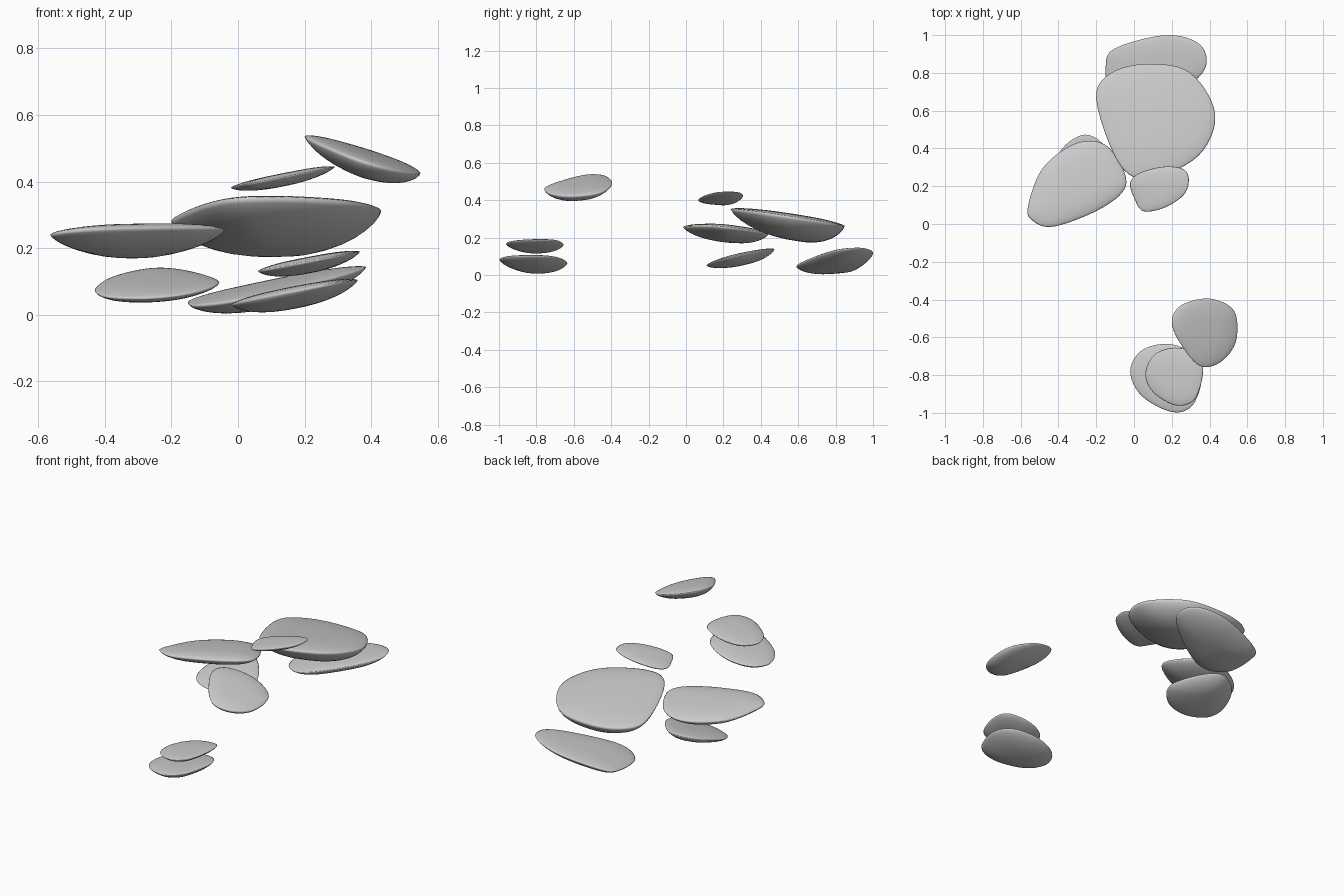
import bpy, bmesh
from mathutils import Vector

if "Cube" in bpy.data.objects:
    bpy.data.objects.remove(bpy.data.objects["Cube"])

RINGS, STEPS = 9, 6


def smooth_outline(pts):
    """Closed Catmull-Rom curve through the outline points."""
    p, n, out = [Vector(q) for q in pts], len(pts), []
    for i in range(n):
        a, b, c, d = p[i - 1], p[i], p[(i + 1) % n], p[(i + 2) % n]
        for k in range(STEPS):
            t = k / STEPS
            out.append(0.5 * (2 * b + (c - a) * t + (2 * a - 5 * b + 4 * c - d) * t ** 2
                              + (3 * b - a - 3 * c + d) * t ** 3))
    return out


def stone(name, z, slope, dome, depth, shift, pts):
    """Flat-topped pebble: tilted rim, slight dome above, deeper bowl below."""
    rim = smooth_outline(pts)
    n = len(rim)
    lo = Vector((min(p.x for p in rim), min(p.y for p in rim)))
    hi = Vector((max(p.x for p in rim), max(p.y for p in rim)))
    mid = (lo + hi) / 2
    bm = bmesh.new()

    def vert(p, off):
        d = p - mid
        return bm.verts.new((p.x, p.y, z + slope[0] * d.x + slope[1] * d.y + off))

    edge = [vert(p, 0) for p in rim]
    for side in (1, -1):
        centre = mid + (Vector(shift) if side < 0 else Vector((0, 0)))
        prev = edge
        for k in range(1, RINGS + 1):
            r = 1 - (k / RINGS) ** 1.7
            off = dome * (1 - r ** 3) ** 0.7 if side > 0 else -depth * (1 - r ** 2.3) ** 0.7
            if k == RINGS:
                tip = vert(centre, off)
                for i in range(n):
                    bm.faces.new((prev[i], prev[(i + 1) % n], tip))
            else:
                ring = [vert(centre.lerp(p, r), off) for p in rim]
                for i in range(n):
                    j = (i + 1) % n
                    bm.faces.new((prev[i], prev[j], ring[j], ring[i]))
                prev = ring
    bmesh.ops.recalc_face_normals(bm, faces=bm.faces)
    for f in bm.faces:
        f.smooth = True
    me = bpy.data.meshes.new(name)
    bm.to_mesh(me)
    bm.free()
    bpy.context.collection.objects.link(bpy.data.objects.new(name, me))


# Rear cluster
stone("back_stone", 0.085, (0.19, 0.09), 0.016, 0.062, (0, 0.03),
      [(-.15, .83), (-.10, .93), (.17, 1.0), (.35, .95), (.375, .82), (.23, .69), (.02, .59), (-.12, .66)])
stone("large_stone", 0.308, (0.02, -0.15), 0.022, 0.12, (0.02, 0.06),
      [(-.20, .66), (-.12, .80), (.08, .848), (.30, .80), (.43, .58), (.34, .36), (.08, .24), (-.08, .32)])
stone("left_stone", 0.24, (0.06, -0.11), 0.025, 0.064, (0, 0.03),
      [(-.56, .10), (-.48, .30), (-.30, .43), (-.14, .41), (-.04, .22), (-.16, .09), (-.42, -.013), (-.54, .02)])
stone("lower_left_stone", 0.095, (0.07, 0.24), 0.018, 0.045, (0, 0.05),
      [(-.43, .26), (-.38, .40), (-.26, .473), (-.15, .41), (-.056, .25), (-.13, .14), (-.26, .11), (-.39, .16)])
stone("small_top_stone", 0.413, (0.2, 0.0), 0.012, 0.028, (0, 0),
      [(-.02, .22), (.04, .275), (.18, .305), (.28, .275), (.275, .17), (.17, .09), (.05, .068), (0, .14)])
# Front cluster
stone("upper_front_stone", 0.477, (-0.31, 0.09), 0.018, 0.062, (0, -0.02),
      [(.20, -.52), (.25, -.43), (.40, -.395), (.53, -.46), (.54, -.62), (.46, -.73), (.35, -.752), (.25, -.64)])
stone("middle_front_stone", 0.16, (0.19, 0.0), 0.014, 0.036, (0, 0),
      [(.06, -.79), (.11, -.69), (.22, -.655), (.34, -.69), (.365, -.79), (.32, -.93), (.22, -.96), (.10, -.89)])
stone("bottom_front_stone", 0.068, (0.19, -0.02), 0.017, 0.05, (0, 0),
      [(-.02, -.78), (.04, -.67), (.18, -.635), (.32, -.69), (.36, -.81), (.31, -.96), (.20, -.995), (.04, -.91)])
